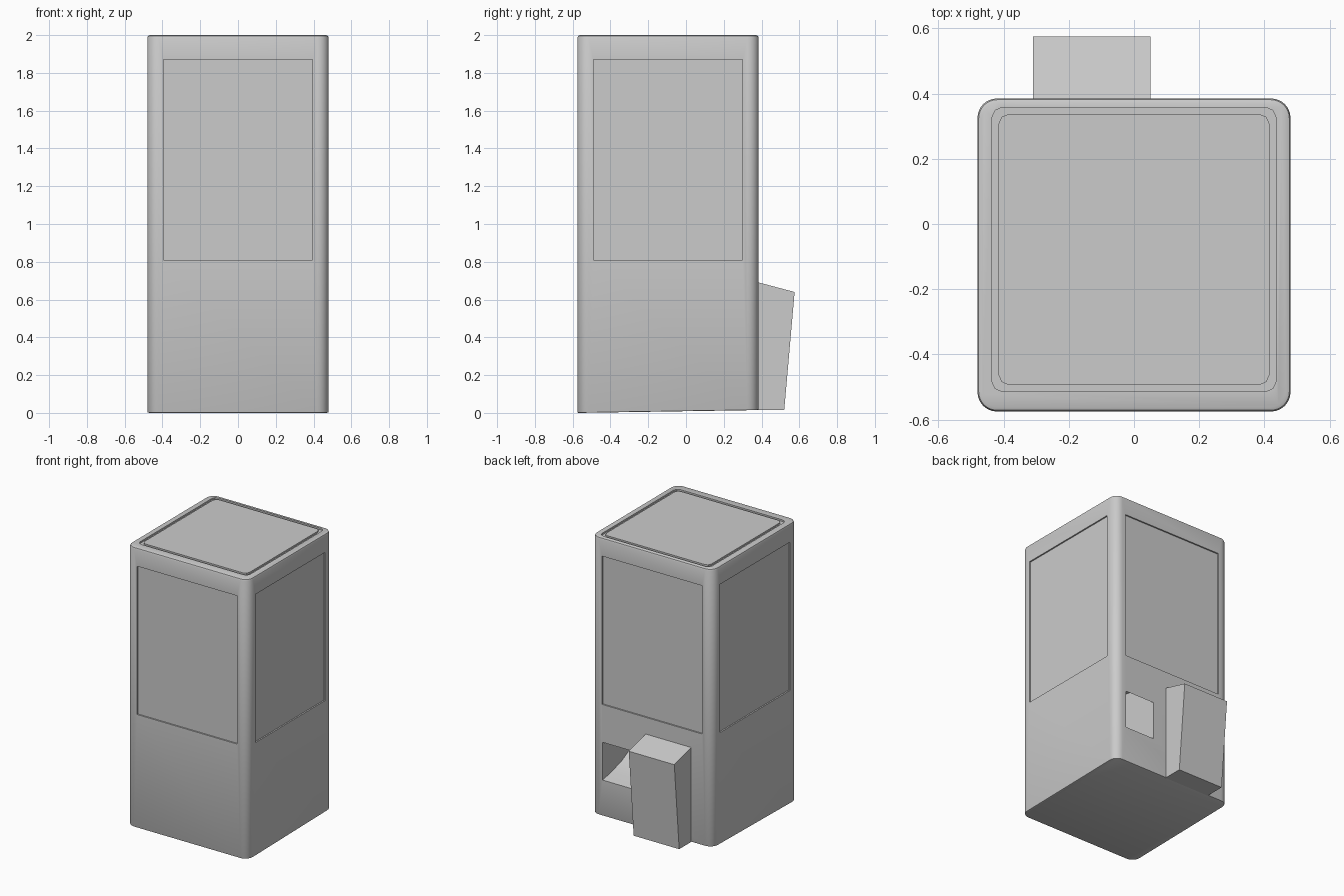
import bpy, bmesh

if "Cube" in bpy.data.objects:
    bpy.data.objects.remove(bpy.data.objects["Cube"])

CY = -0.095          # centre of the cabinet in y
HALF = 0.48          # half width of the cabinet


def add_object(name, bm):
    bmesh.ops.recalc_face_normals(bm, faces=bm.faces)
    mesh = bpy.data.meshes.new(name)
    bm.to_mesh(mesh)
    bm.free()
    obj = bpy.data.objects.new(name, mesh)
    bpy.context.collection.objects.link(obj)
    return obj


def box(bm, x, y, z):
    vs = bmesh.ops.create_cube(bm, size=1)["verts"]
    for v in vs:
        v.co = [r[0] if c < 0 else r[1] for c, r in zip(v.co, (x, y, z))]


def side_prism(name, profile, x0, x1):
    """Extrude a (y, z) outline along x."""
    bm = bmesh.new()
    face = bm.faces.new([bm.verts.new((x0, y, z)) for y, z in profile])
    new = bmesh.ops.extrude_face_region(bm, geom=[face])["geom"]
    for v in new:
        if isinstance(v, bmesh.types.BMVert):
            v.co.x = x1
    return add_object(name, bm)


def cut(target, cutter):
    mod = target.modifiers.new(cutter.name, "BOOLEAN")
    mod.operation = "DIFFERENCE"
    mod.solver = "EXACT"
    mod.object = cutter
    cutter.hide_render = True
    cutter.hide_set(True)


# Cabinet with rounded uprights and softened rims
bm = bmesh.new()
box(bm, (-HALF, HALF), (CY - HALF, CY + HALF), (0, 2))
uprights = [e for e in bm.edges if abs(e.verts[0].co.z - e.verts[1].co.z) > 1]
bmesh.ops.bevel(bm, geom=uprights, offset=0.06, segments=6, profile=0.5, affect="EDGES")
for z, size in ((2, 0.014), (0, 0.006)):
    rim = [e for e in bm.edges if all(abs(v.co.z - z) < 1e-4 for v in e.verts)]
    bmesh.ops.bevel(bm, geom=rim, offset=size, segments=2, profile=0.5, affect="EDGES")
for v in bm.verts:
    if v.co.z < 0.1:      # underside rises slightly toward the back
        v.co.z += 0.015 * (v.co.y - CY + HALF) / (2 * HALF)
cabinet = add_object("cabinet", bm)

# Shallow window panels on all four sides
W, D, Z = 0.395, 0.01, (0.81, 1.87)
for name, x, y in (
    ("front_panel_cutter", (-W, W), (CY - HALF - 0.1, CY - HALF + D)),
    ("back_panel_cutter", (-W, W), (CY + HALF - D, CY + HALF + 0.1)),
    ("left_panel_cutter", (-HALF - 0.1, -HALF + D), (CY - W, CY + W)),
    ("right_panel_cutter", (HALF - D, HALF + 0.1), (CY - W, CY + W)),
):
    bm = bmesh.new()
    box(bm, x, y, Z)
    cut(cabinet, add_object(name, bm))

# Narrow groove around the lid
bm = bmesh.new()


def ring(h, c, z):
    k = h - 0.03
    m = h - 0.009
    quarter = [(h, k), (m, m), (k, h)]
    pts = []
    for _ in range(4):
        pts += quarter
        quarter = [(-b, a) for a, b in quarter]
    return [bm.verts.new((a, b - 0.078, z)) for a, b in pts]


loops = [ring(0.435, 0.03, 1.988), ring(0.435, 0.03, 2.1),
         ring(0.415, 0.03, 2.1), ring(0.415, 0.03, 1.988)]
for a, b in zip(loops, loops[1:] + loops[:1]):
    for i in range(12):
        j = (i + 1) % 12
        bm.faces.new((a[i], a[j], b[j], b[i]))
cut(cabinet, add_object("lid_groove_cutter", bm))

# Curved chute opening in the back
chute = [(0.5, 0.27), (0.385, 0.27), (0.28, 0.292), (0.17, 0.325), (0.06, 0.38),
         (-0.04, 0.46), (-0.12, 0.58), (-0.15, 0.75), (0.2, 0.72), (0.385, 0.54), (0.5, 0.54)]
cut(cabinet, side_prism("chute_cutter", chute, 0.155, 0.39))

# Leaning box on the back
side_prism("back_box", [(0.375, 0.693), (0.575, 0.64), (0.52, 0.015), (0.375, 0.015)], -0.31, 0.05)

# Smooth rounded corners, crisp edges elsewhere
bpy.ops.object.select_all(action="DESELECT")
bpy.context.view_layer.objects.active = cabinet
cabinet.select_set(True)
for mod in list(cabinet.modifiers):
    bpy.ops.object.modifier_apply(modifier=mod.name)
bpy.ops.object.shade_smooth_by_angle(angle=0.6)
for obj in list(bpy.data.objects):
    if obj.name.endswith("_cutter"):
        bpy.data.objects.remove(obj)
